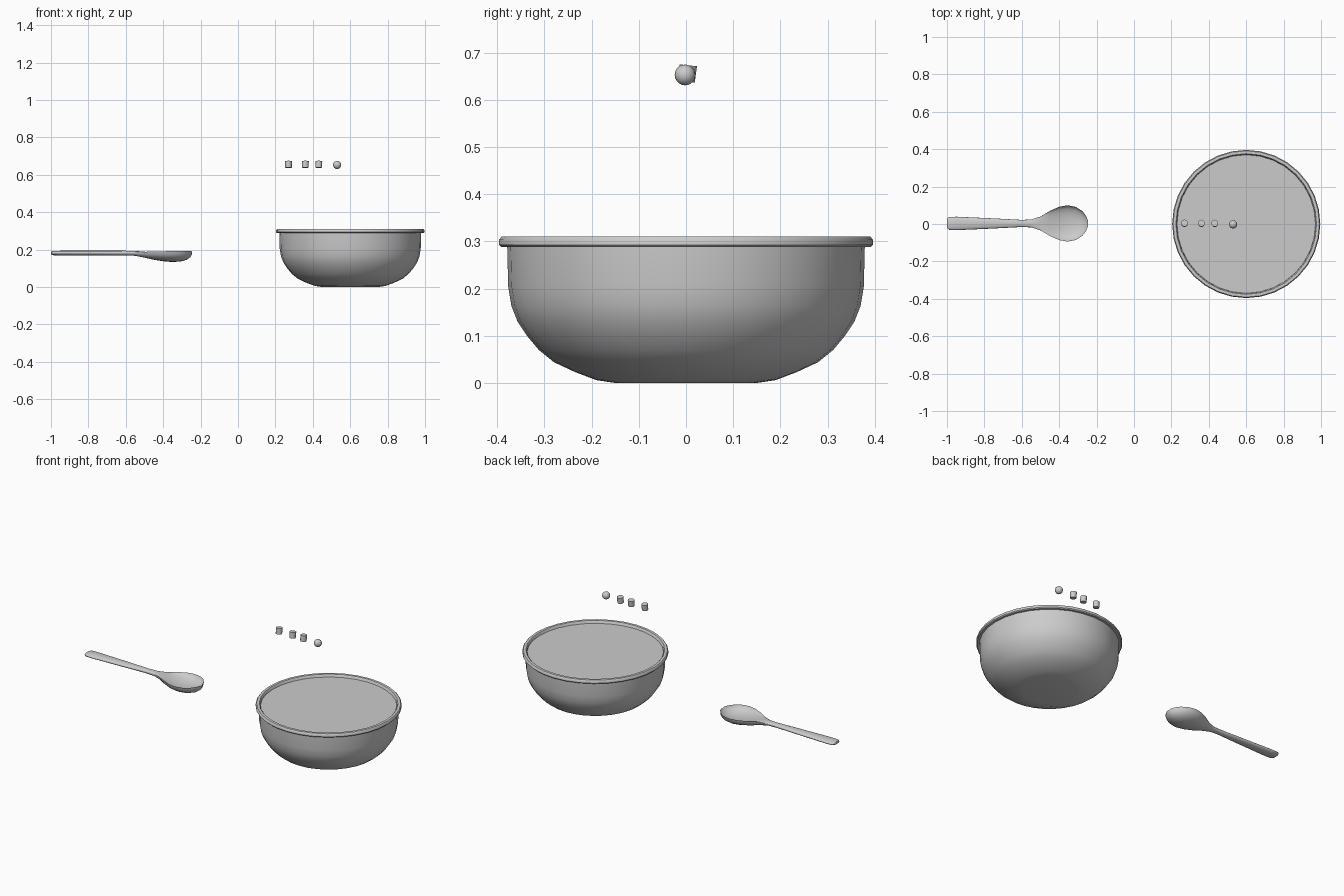
import bpy, bmesh, math

if "Cube" in bpy.data.objects:
    bpy.data.objects.remove(bpy.data.objects["Cube"])


def make_object(name, bm, angle=40):
    bmesh.ops.recalc_face_normals(bm, faces=bm.faces[:])
    me = bpy.data.meshes.new(name)
    bm.to_mesh(me)
    bm.free()
    ob = bpy.data.objects.new(name, me)
    bpy.context.collection.objects.link(ob)
    bpy.ops.object.select_all(action='DESELECT')
    ob.select_set(True)
    bpy.context.view_layer.objects.active = ob
    bpy.ops.object.shade_smooth_by_angle(angle=math.radians(angle))
    return ob


def loft(name, rings, angle=40):
    """Skin closed rings of points and cap both ends."""
    bm = bmesh.new()
    loops = [[bm.verts.new(p) for p in ring] for ring in rings]
    n = len(loops[0])
    for a, b in zip(loops, loops[1:]):
        for i in range(n):
            j = (i + 1) % n
            bm.faces.new((a[i], a[j], b[j], b[i]))
    bm.faces.new(loops[0])
    bm.faces.new(loops[-1])
    return make_object(name, bm, angle)


def circle(r, z, cx=0, n=32):
    return [(cx + r * math.cos(math.tau * i / n), r * math.sin(math.tau * i / n), z)
            for i in range(n)]


# Bowl: outer wall, rolled lip, then inner wall down to the floor
BOWL_X = 0.6
profile = [(0.15, 0.0), (0.19, 0.006), (0.235, 0.023), (0.28, 0.044), (0.312, 0.07),
           (0.337, 0.10), (0.357, 0.13), (0.37, 0.163), (0.377, 0.205), (0.379, 0.288),
           (0.391, 0.288), (0.396, 0.293), (0.396, 0.304), (0.391, 0.31),
           (0.376, 0.31), (0.371, 0.304), (0.366, 0.22), (0.355, 0.15),
           (0.322, 0.095), (0.27, 0.055), (0.16, 0.02)]
loft("bowl", [circle(r, z, BOWL_X) for r, z in profile])

# Milk surface
bm = bmesh.new()
bm.faces.new([bm.verts.new(p) for p in circle(0.37, 0.295, BOWL_X)])
make_object("milk", bm)

# Spoon stations: x, half width, rim height, rise of top, drop of underside
stations = [(-1.0, .024, .183, .006, .008), (-.99, .034, .183, .010, .013),
            (-.95, .036, .183, .011, .014), (-.75, .027, .183, .011, .014),
            (-.6, .019, .183, .011, .014), (-.55, .021, .185, .008, .018),
            (-.5, .037, .188, .001, .031), (-.45, .067, .19, -.014, .044),
            (-.40, .089, .191, -.030, .053), (-.355, .097, .192, -.037, .058),
            (-.31, .088, .192, -.036, .056), (-.275, .065, .192, -.028, .047),
            (-.255, .038, .192, -.015, .033), (-.245, .012, .191, -.003, .015)]


def spoon_ring(x, w, z, up, down, n=20):
    ring = []
    for i in range(n):
        t = math.tau * i / n
        s = math.sin(t)
        ring.append((x, 0.003 + w * math.cos(t), z + s * (up if s > 0 else down)))
    return ring


loft("spoon", [spoon_ring(*s) for s in stations], 50)

# Floating cereal: three small tilted cylinders and one ball
for i, x in enumerate((0.27, 0.36, 0.432)):
    bm = bmesh.new()
    bmesh.ops.create_cone(bm, cap_ends=True, segments=12, radius1=0.0175,
                          radius2=0.0185, depth=0.035)
    ob = make_object(f"cereal_cylinder_{i + 1}", bm)
    ob.location = (x, 0.003, 0.656)
    ob.rotation_euler = (math.radians(-6), 0, 0)

bm = bmesh.new()
bmesh.ops.create_uvsphere(bm, u_segments=16, v_segments=10, radius=0.022)
make_object("cereal_ball", bm).location = (0.53, -0.002, 0.653)
